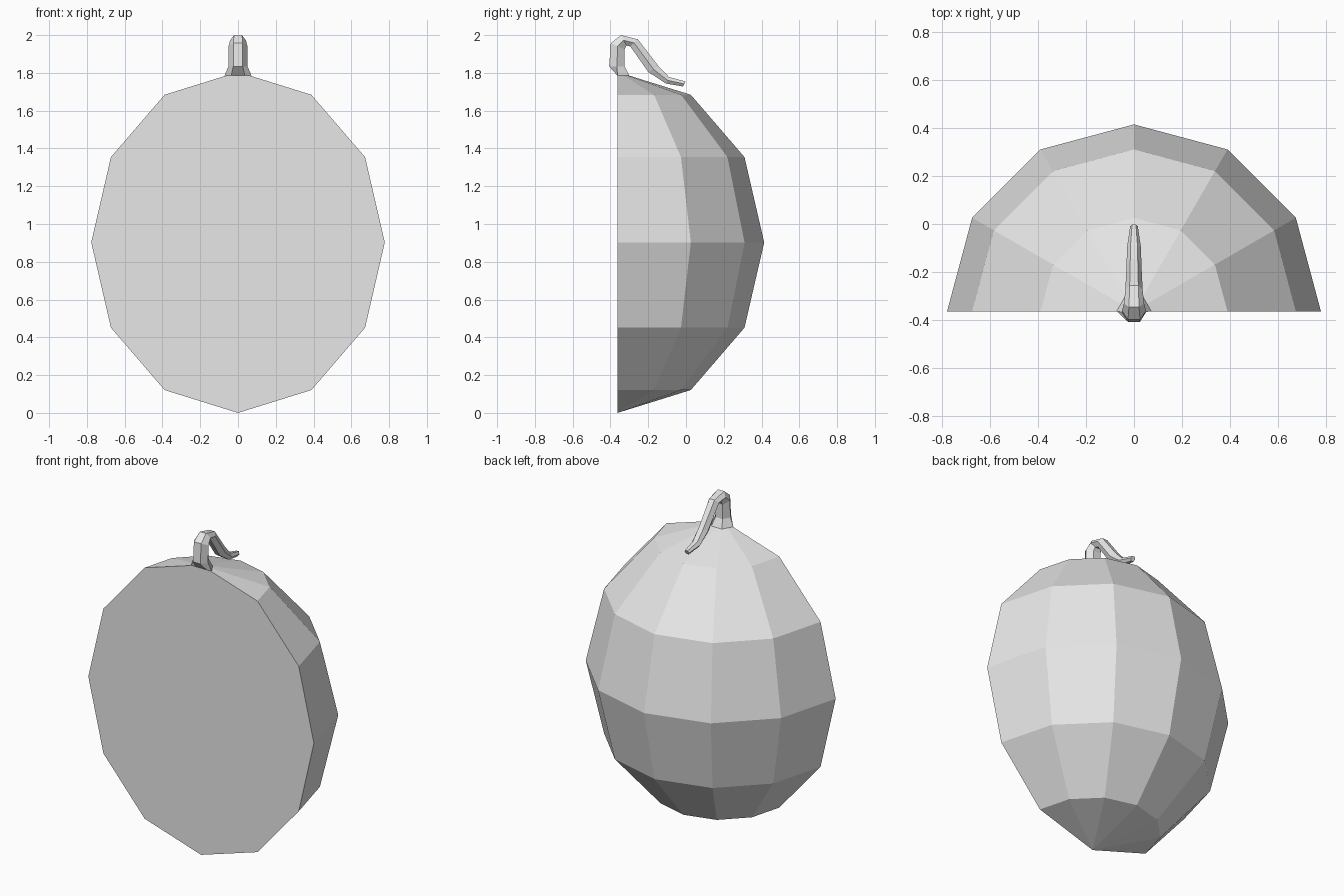
import bpy, bmesh
from math import cos, sin, pi
from mathutils import Matrix

cube = bpy.data.objects.get("Cube")
if cube:
    bpy.data.objects.remove(cube, do_unlink=True)

grey = bpy.data.materials.new("plain_grey")
grey.use_nodes = True
COLOUR = (0.8, 0.8, 0.8, 1)
grey.diffuse_color = COLOUR
grey.node_tree.nodes["Principled BSDF"].inputs["Base Color"].default_value = COLOUR

CUT_Y, RADIUS, HALF_HEIGHT, STEM_Z = -0.363, 0.777, 0.9025, 1.785


def add_object(name, bm):
    bmesh.ops.recalc_face_normals(bm, faces=bm.faces[:])
    mesh = bpy.data.meshes.new(name)
    bm.to_mesh(mesh)
    bm.free()
    mesh.materials.append(grey)
    obj = bpy.data.objects.new(name, mesh)
    bpy.context.collection.objects.link(obj)
    return obj


def slice_off(bm, point, normal):
    """Remove everything on the normal's side and close the opening."""
    bmesh.ops.bisect_plane(bm, geom=bm.verts[:] + bm.edges[:] + bm.faces[:],
                           dist=1e-4, plane_co=point, plane_no=normal,
                           clear_outer=True)
    rim = [e for e in bm.edges if e.is_boundary]
    bmesh.ops.contextual_create(bm, geom=rim)


# Halved fruit: faceted ovoid with a flat front and a small flat under the stem
bm = bmesh.new()
bmesh.ops.create_uvsphere(bm, u_segments=12, v_segments=6, radius=1)
bmesh.ops.transform(bm, verts=bm.verts[:],
                    matrix=Matrix.Translation((0, CUT_Y, HALF_HEIGHT))
                    @ Matrix.Diagonal((RADIUS, RADIUS, HALF_HEIGHT, 1)))
slice_off(bm, (0, CUT_Y, 0), (0, -1, 0))
slice_off(bm, (0, 0, STEM_Z), (0, 0, 1))
add_object("fruit_half", bm)

# Curled stem: six-sided rings given as outer (y, z), inner (y, z), half width
rings = [
    ((-0.425, 1.785), (-0.30, 1.785), 0.072),
    ((-0.407, 1.835), (-0.325, 1.835), 0.050),
    ((-0.398, 1.957), (-0.325, 1.925), 0.050),
    ((-0.345, 2.000), (-0.315, 1.945), 0.042),
    ((-0.255, 1.978), (-0.295, 1.940), 0.036),
    ((-0.145, 1.835), (-0.200, 1.805), 0.031),
    ((-0.090, 1.778), (-0.107, 1.744), 0.029),
    ((-0.003, 1.755), (-0.016, 1.728), 0.016),
]
bm = bmesh.new()
loops = []
for i, (outer, inner, width) in enumerate(rings):
    loop = []
    for k in range(6):
        a = k * pi / 3
        t = 0.5 + 0.5 * sin(a) / sin(pi / 3)
        y, z = (o + (n - o) * t for o, n in zip(outer, inner))
        if i == 0:
            y = max(y, CUT_Y)  # base ends flush with the cut face
        loop.append(bm.verts.new((width * cos(a), y, z)))
    loops.append(loop)
for low, high in zip(loops, loops[1:]):
    for k in range(6):
        n = (k + 1) % 6
        bm.faces.new((low[k], low[n], high[n], high[k]))
bm.faces.new(loops[0])
bm.faces.new(loops[-1])
add_object("stem", bm)
